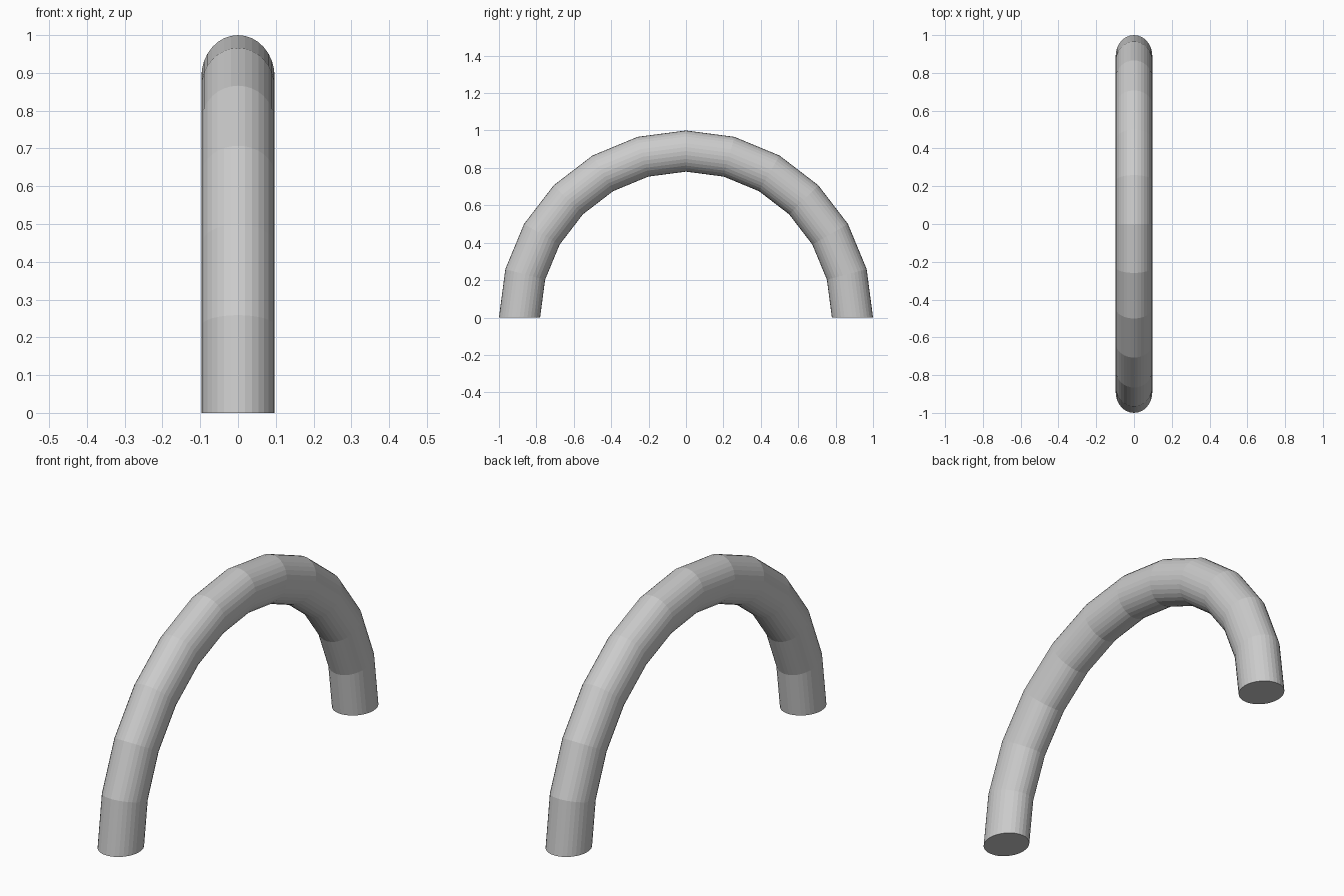
import bpy, bmesh
from math import sin, cos, pi

if "Cube" in bpy.data.objects:
    bpy.data.objects.remove(bpy.data.objects["Cube"])

SEGMENTS, SIDES = 12, 32          # steps along the arch, sides of the tube
RADIUS = 0.89                     # centre line of the arch
HALF_X, HALF_R = 0.097, 0.11      # oval cross-section

bm = bmesh.new()

# Oval rings swept through a half circle in the YZ plane
rings = []
for i in range(SEGMENTS + 1):
    a = pi * i / SEGMENTS
    ring = []
    for j in range(SIDES):
        t = 2 * pi * j / SIDES
        r = RADIUS + HALF_R * cos(t)
        ring.append(bm.verts.new((HALF_X * sin(t), r * cos(a), r * sin(a))))
    rings.append(ring)

# Tube walls
for r0, r1 in zip(rings, rings[1:]):
    for j in range(SIDES):
        k = (j + 1) % SIDES
        bm.faces.new((r0[j], r0[k], r1[k], r1[j]))

# Flat end caps
bm.faces.new(rings[0])
bm.faces.new(rings[-1])
bmesh.ops.recalc_face_normals(bm, faces=bm.faces)

mesh = bpy.data.meshes.new("arch_handle")
bm.to_mesh(mesh)
bm.free()
arch = bpy.data.objects.new("arch_handle", mesh)
bpy.context.collection.objects.link(arch)
